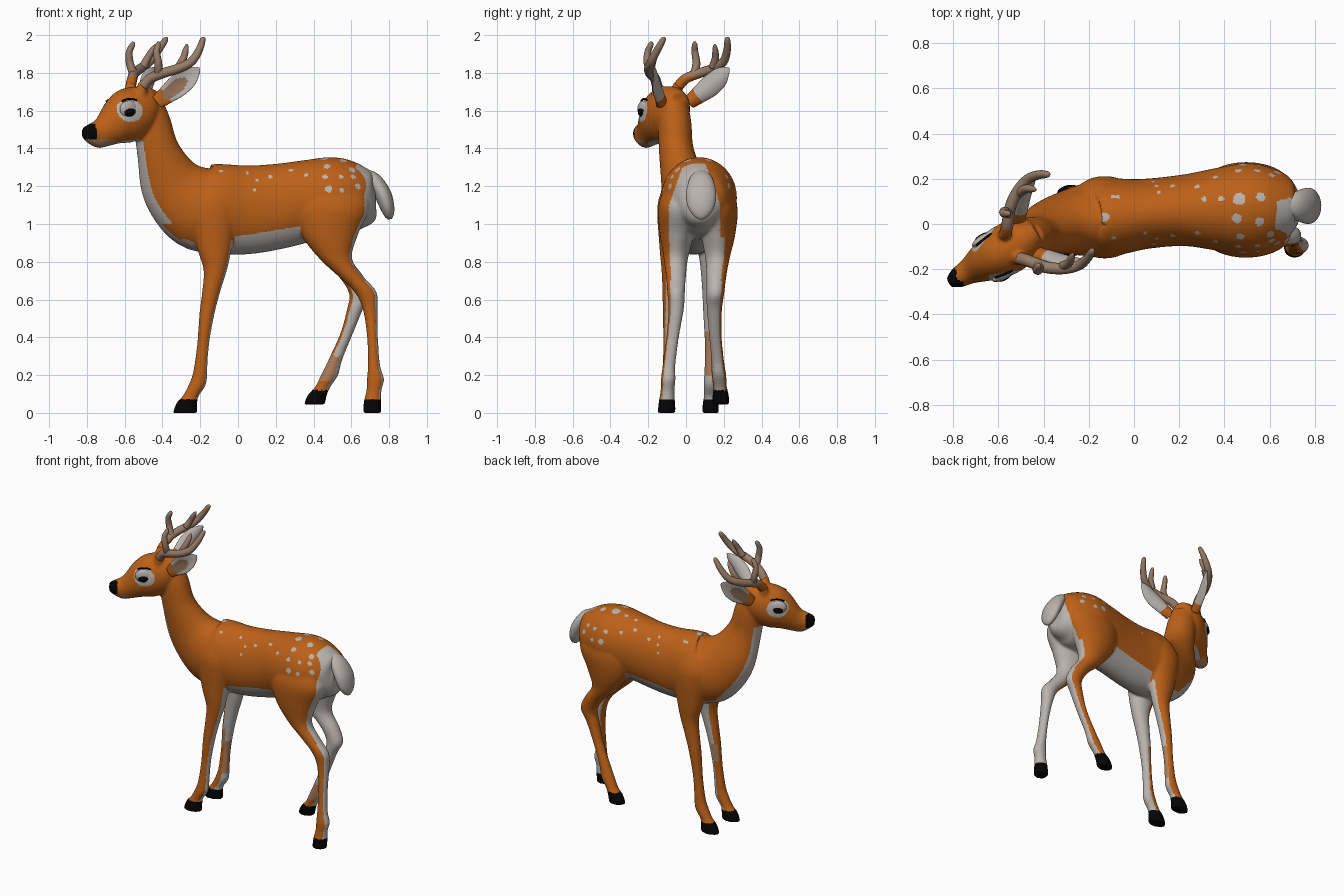
import bpy, bmesh
from math import sin, cos, pi
from mathutils import Vector, Matrix
from mathutils.bvhtree import BVHTree

cube = bpy.data.objects.get("Cube")
if cube:
    bpy.data.objects.remove(cube)

COLOURS = {
    "orange_coat": (0.50, 0.118, 0.009),
    "white_fur": (0.49, 0.45, 0.42),
    "black": (0.0015, 0.0015, 0.0015),
    "tan_fur": (0.43, 0.21, 0.10),
    "antler_brown": (0.31, 0.20, 0.135),
    "inner_ear_brown": (0.30, 0.17, 0.105),
}
ORANGE, WHITE, BLACK, TAN, ANTLER, INNER = range(6)
MATERIALS = []
for label, rgb in COLOURS.items():
    m = bpy.data.materials.new(label)
    m.use_nodes = True
    m.diffuse_color = (*rgb, 1)
    shader = next(n for n in m.node_tree.nodes if n.type == 'BSDF_PRINCIPLED')
    shader.inputs["Base Color"].default_value = (*rgb, 1)
    shader.inputs["Roughness"].default_value = 0.7
    MATERIALS.append(m)

# Head frame: distance back from the nose, offset to the left, height
BACK, LEFT, UP = Vector((0.86, 0.5, 0)), Vector((-0.5, 0.86, 0)), Vector((0, 0, 1))
NOSE = Vector((-0.80, -0.25, 0))


def head_point(back, left, z):
    return NOSE + BACK * back + LEFT * left + UP * z


def resample(rings, steps):
    """Smooth spline through rows of numbers."""
    rows = []
    last = len(rings) - 1
    for i in range(last):
        a, b, c, d = (rings[max(0, min(last, i + k))] for k in (-1, 0, 1, 2))
        for j in range(steps):
            t = j / steps
            rows.append([q + 0.5 * t * (r - p + t * (2 * p - 5 * q + 4 * r - s + t * (3 * (q - r) + s - p)))
                         for p, q, r, s in zip(a, b, c, d)])
    return rows + [list(rings[-1])]


def loft(bm, rings, side=(0, 1, 0), axis=None, sides=40, steps=5, pad=0.0):
    """Tube through rings of x, y, z, half width along side, other half width."""
    rows, loops = resample(rings, steps), []
    side = Vector(side)
    for i, row in enumerate(rows):
        ahead, behind = rows[min(i + 1, len(rows) - 1)], rows[max(i - 1, 0)]
        t = Vector(axis) if axis else Vector(ahead[:3]) - Vector(behind[:3])
        t.normalize()
        s = (side - t * side.dot(t)).normalized()
        u = s.cross(t)
        angles = [2 * pi * k / sides for k in range(sides)]
        loops.append([bm.verts.new(Vector(row[:3]) + s * (row[3] + pad) * cos(a) + u * (row[4] + pad) * sin(a))
                      for a in angles])
    for lo, hi in zip(loops, loops[1:]):
        for k in range(sides):
            bm.faces.new((lo[k], lo[k - 1], hi[k - 1], hi[k]))
    bm.faces.new(loops[0])
    bm.faces.new(loops[-1][::-1])


def add_object(name, bm, rule):
    """Colour faces by rule(centre, normal) and link the object."""
    bmesh.ops.recalc_face_normals(bm, faces=bm.faces)
    bm.normal_update()
    for f in bm.faces:
        f.material_index = rule(f.calc_center_median(), f.normal)
        f.smooth = True
    mesh = bpy.data.meshes.new(name)
    bm.to_mesh(mesh)
    bm.free()
    for m in MATERIALS:
        mesh.materials.append(m)
    obj = bpy.data.objects.new(name, mesh)
    bpy.context.collection.objects.link(obj)
    return obj


# Torso and neck
bm = bmesh.new()
loft(bm, [(0.73, .075, 1.12, .06, .08), (0.70, .075, 1.12, .11, .13), (0.64, .075, 1.13, .16, .175),
          (0.52, .07, 1.14, .197, .21), (0.38, .065, 1.125, .182, .212), (0.22, .06, 1.095, .155, .222),
          (0.05, .045, 1.075, .152, .232), (-0.1, .03, 1.08, .168, .235), (-0.22, .015, 1.095, .155, .222),
          (-0.345, -.01, 1.205, .12, .172), (-0.42, -.05, 1.38, .09, .113),
          (-0.455, -.06, 1.54, .085, .095), (-0.475, -.065, 1.64, .07, .075)], pad=0.003)

# Head
HEAD = [(-.022, 1.482, .02, .028), (.02, 1.477, .042, .052), (.07, 1.482, .052, .077), (.13, 1.53, .075, .115),
        (.20, 1.567, .102, .137), (.28, 1.58, .11, .143), (.36, 1.60, .1, .125), (.43, 1.62, .06, .08)]
loft(bm, [(*head_point(b, 0, z), w, h) for b, z, w, h in HEAD], side=LEFT, axis=BACK, pad=0.003)

# Antler stumps
for s in (-1, 1):
    loft(bm, [(*head_point(.29, s * .055, 1.64), .035, .035), (*head_point(.308, s * .066, 1.75), .026, .026)])

# Legs: rows of x, z, half width, half depth
FRONT_LEG = [(-.13, 1.22, .035, .07), (-.13, 1.1, .078, .125), (-.125, .88, .064, .09), (-.12, .76, .05, .06),
             (-.14, .65, .042, .046), (-.165, .52, .036, .037), (-.185, .36, .028, .029), (-.2, .22, .03, .034),
             (-.215, .15, .034, .043), (-.25, .09, .032, .04), (-.27, .055, .038, .052), (-.28, 0, .042, .063)]
THIGH = [(.5, 1.25, .04, .09), (.5, 1.1, .098, .19), (.485, .95, .088, .15), (.515, .82, .062, .085),
         (.6, .72, .05, .063)]
RIGHT_HIND = THIGH + [(.675, .64, .044, .056), (.70, .55, .038, .037), (.712, .4, .031, .026),
                      (.72, .25, .031, .03), (.728, .18, .036, .043), (.72, .12, .034, .037),
                      (.712, .06, .04, .043), (.71, 0, .043, .046)]
LEFT_HIND = THIGH + [(.645, .63, .044, .054), (.62, .55, .038, .04), (.575, .42, .031, .031),
                     (.515, .28, .031, .034), (.485, .2, .036, .043), (.45, .14, .034, .038),
                     (.42, .095, .04, .048), (.405, .045, .042, .054)]
for rows, top_y, foot_y in ((FRONT_LEG, .13, .13), (FRONT_LEG, -.07, -.1),
                            (RIGHT_HIND, -.045, -.105), (LEFT_HIND, .17, .185)):
    rings = []
    for x, z, w, d in rows:
        y = foot_y + (top_y - foot_y) * min(1, z)
        if rows is LEFT_HIND:
            y -= .03 * max(0, 1 - abs(z - .5) / .4)
        if rows is RIGHT_HIND:
            y += .02 * max(0, 1 - abs(z - .55) / .3)
        rings.append((x, y, z, w, d))
    loft(bm, rings, axis=(0, 0, 1), pad=0.003)

# Merge everything into one smooth skin
rough = add_object("rough_body", bm, lambda c, n: ORANGE)
remesh = rough.modifiers.new("merge", 'REMESH')
remesh.mode = 'VOXEL'
remesh.voxel_size = 0.0075
relax = rough.modifiers.new("relax", 'SMOOTH')
relax.factor = 0.5
relax.iterations = 14
skin = bpy.data.meshes.new_from_object(rough.evaluated_get(bpy.context.evaluated_depsgraph_get()))
bpy.data.objects.remove(rough)
bm = bmesh.new()
bm.from_mesh(skin)
bpy.data.meshes.remove(skin)

# Spots: seen from above as x, y, radius, and on both flanks as x, z, radius
BACK_SPOTS = [(-.13, .03, .021), (-.07, .12, .01), (.05, -.04, .009), (.11, .14, .009), (.31, .11, .011),
              (.385, .11, .013), (.465, .11, .028), (.56, .12, .02), (.455, .025, .022), (.555, .01, .02),
              (.47, -.055, .018), (.605, -.045, .018)]
FLANK_SPOTS = [(-.09, 1.28, .01), (.1, 1.23, .009), (.085, 1.18, .009), (.17, 1.25, .012), (.28, 1.285, .012),
               (.36, 1.26, .011), (.46, 1.25, .014), (.545, 1.25, .013), (.48, 1.185, .018), (.55, 1.18, .013),
               (.635, 1.2, .016), (.61, 1.25, .014)]
tree = BVHTree.FromBMesh(bm)
spots = [(tree.ray_cast(Vector((x, y, 1.6)), -UP)[0], r) for x, y, r in BACK_SPOTS]
for s in (-1, 1):
    spots += [(tree.ray_cast(Vector((x, s, z)), Vector((0, -s, 0)))[0], r) for x, z, r in FLANK_SPOTS]
CHEST = Vector((-.85, -.1, -.5)).normalized()


def leg_coat(c, n):
    """Pale insides and backs of the legs."""
    left_side = c.y > .05
    inward = -n.y if left_side else n.y
    if c.x > .25:
        if left_side and c.z < .3 and n.x < .5 and inward > .1:
            return TAN if c.z > .17 else ORANGE
        return WHITE if .65 * inward + .75 * n.x > (.05 if c.z < .7 else .2) else ORANGE
    if c.z > .52:
        return WHITE if .65 * inward + .75 * n.x > .22 else ORANGE
    if .3 * inward + .85 * n.x > .42:
        return TAN if left_side and .2 < c.z < .43 else WHITE
    return TAN if inward > .4 and c.z > .4 else ORANGE


def coat(c, n):
    x, y, z = c
    back, left = (c - NOSE).dot(BACK), (c - NOSE).dot(LEFT)
    raised_foot = .3 < x < .52 and y > .1
    if z < (.12 if raised_foot else .073):
        return BLACK
    if z > 1.38 and x < -.3:
        # Face markings
        if back < .034 and 1.448 < z < 1.53:
            return BLACK
        if abs(left) > .045 and ((back - .208) / .068) ** 2 + ((z - 1.6) / .06) ** 2 < 1:
            return WHITE
        if back < .14 and z < 1.448:
            return TAN
        if back < .3 and n.z < -.85:
            return WHITE
    if x < -.1 and .85 < z < 1.45 and n.dot(CHEST) > .62 and (z > 1 or abs(y - .03) < .085):
        return WHITE
    # Belly
    if -.02 < x < .33 and .8 < z < .935 + .16 * x:
        return WHITE
    if z > .8 and -.3 < x < .5 and n.z < -.65:
        return WHITE
    # Rump
    if x > .6 and z > .9 and n.x > .42 and abs(y - .045) < .135 - max(0, z - 1.1) * .35:
        return WHITE
    if x > .4 and .8 < z < 1.05 and abs(y - .05) < .1 and n.x > -.3:
        return WHITE
    if z < .93:
        return leg_coat(c, n)
    if z > 1.1 and any((c - p).length < r for p, r in spots):
        return WHITE
    return ORANGE


add_object("body", bm, coat)

# Tail
bm = bmesh.new()
loft(bm, [(.65, .075, 1.27, .03, .025), (.715, .08, 1.235, .062, .04), (.765, .08, 1.16, .08, .045),
          (.79, .08, 1.09, .07, .038), (.80, .08, 1.045, .042, .025), (.803, .08, 1.025, .012, .01)])
add_object("tail", bm, lambda c, n: WHITE)

MAIN_BEAM = [(.308, .066, 1.73, .028), (.335, .095, 1.77, .027), (.385, .155, 1.80, .026), (.45, .2, 1.825, .025),
             (.515, .222, 1.86, .023), (.565, .215, 1.92, .02), (.598, .198, 1.975, .015), (.602, .195, 1.99, .006)]
BROW_TINE = [(.365, .13, 1.79, .023), (.352, .15, 1.85, .021), (.345, .145, 1.91, .018), (.36, .135, 1.95, .014),
             (.363, .133, 1.965, .006)]
BACK_TINE = [(.455, .19, 1.83, .022), (.485, .19, 1.88, .019), (.508, .175, 1.925, .015), (.52, .165, 1.95, .006)]

for name, s in (("left", 1), ("right", -1)):
    # Antler
    bm = bmesh.new()
    for branch in (MAIN_BEAM, BROW_TINE, BACK_TINE):
        loft(bm, [(*head_point(b, s * l, z), r, r) for b, l, z, r in branch], sides=12)
    add_object(name + "_antler", bm, lambda c, n: ORANGE if s > 0 and c.z < 1.78 and c.x < -.53 else ANTLER)

    # Cupped ear
    bm = bmesh.new()
    base, tip = head_point(.385, s * .085, 1.645), head_point(.56, s * .23, 1.825)
    axis = tip - base
    wide = BACK * -.55 + LEFT * (-.32 * s) + UP * .77
    wide = (wide - axis * wide.dot(axis) / axis.length_squared).normalized()
    facing = wide.cross(axis).normalized()
    if facing.dot(LEFT * s) < 0:
        facing.negate()
    outline = [(0, .037, .03), (.25, .05, .023), (.5, .06, .016), (.75, .052, .012), (.93, .025, .007), (1, .005, .003)]
    loft(bm, [(*(base + axis * t), w, d) for t, w, d in outline], side=wide, steps=8)
    for v in bm.verts:
        v.co += facing * 6 * (v.co - base).dot(wide) ** 2

    def ear_rule(c, n):
        t, w = (c - base).dot(axis) / axis.length_squared, (c - base).dot(wide)
        if n.dot(facing) > .2 and ((t - .42) / .28) ** 2 + (w / .036) ** 2 < 1:
            return INNER
        return ORANGE if t < .23 else WHITE

    add_object(name + "_ear", bm, ear_rule)

    # Eyelid, eye and lash
    for part, colour, left, z, size in (("_eyelid", WHITE, .09, 1.608, (.056, .021, .045)),
                                        ("_eye", BLACK, .1, 1.593, (.037, .016, .026))):
        bm = bmesh.new()
        shape = Matrix([d * k for d, k in zip((BACK, LEFT, UP), size)]).transposed().to_4x4()
        bmesh.ops.create_uvsphere(bm, u_segments=20, v_segments=12, radius=1,
                                  matrix=Matrix.Translation(head_point(.207, s * left, z)) @ shape)
        add_object(name + part, bm, lambda c, n: colour)
    bm = bmesh.new()
    loft(bm, [(*head_point(b, s * l, z), .005, .005)
              for b, l, z in ((.168, .083, 1.65), (.195, .088, 1.66), (.225, .092, 1.662), (.252, .094, 1.655))],
         side=UP, sides=8)
    add_object(name + "_eyelash", bm, lambda c, n: BLACK)
